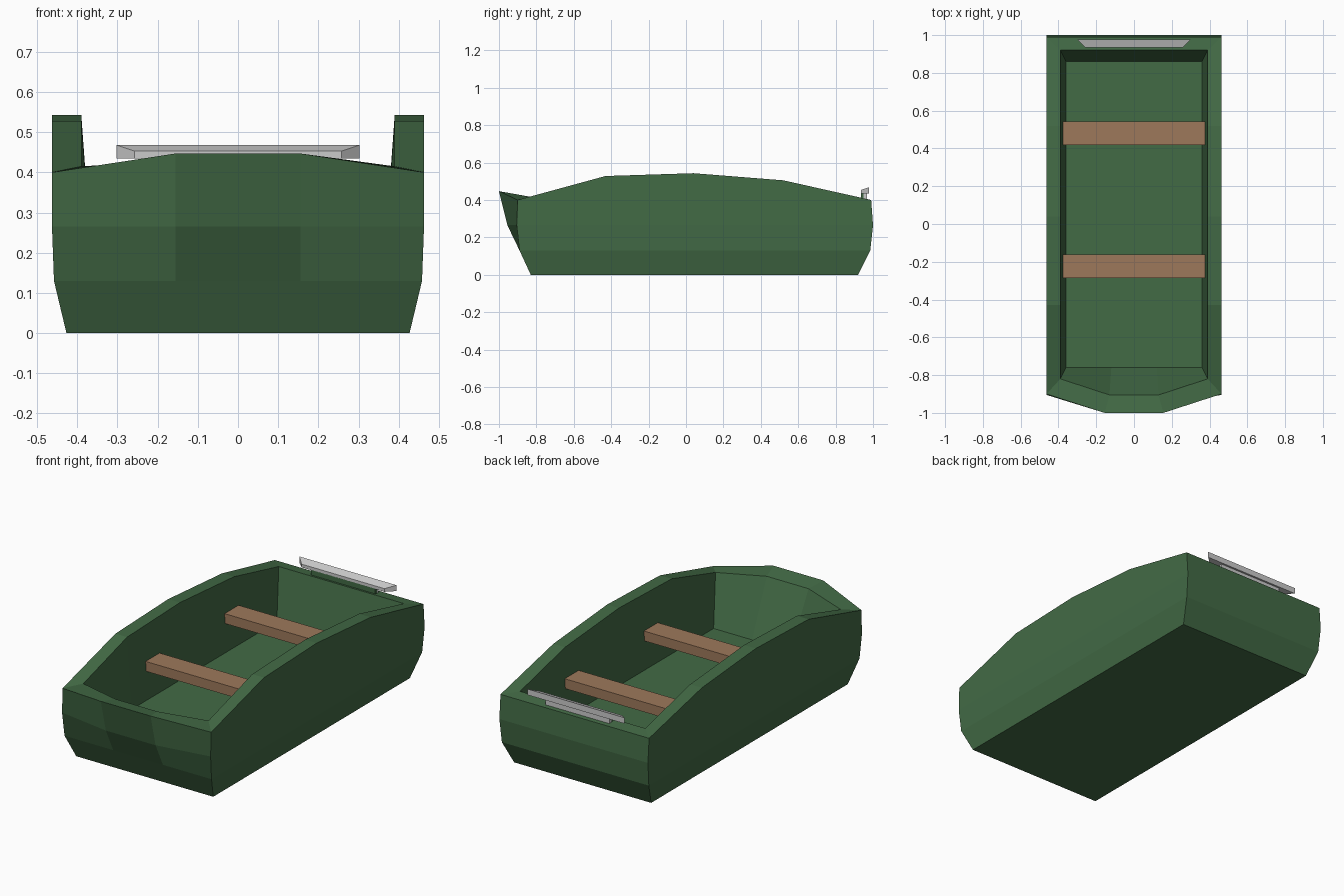
import bpy, bmesh

if "Cube" in bpy.data.objects:
    bpy.data.objects.remove(bpy.data.objects["Cube"])


def material(name, color):
    m = bpy.data.materials.new(name)
    m.diffuse_color = (*color, 1)
    m.use_nodes = True
    m.node_tree.nodes["Principled BSDF"].inputs["Base Color"].default_value = m.diffuse_color
    return m


GREEN = material("green_paint", (0.055, 0.145, 0.06))
WOOD = material("wood", (0.34, 0.19, 0.105))


def make(name, bm, mat=None):
    bmesh.ops.recalc_face_normals(bm, faces=bm.faces)
    me = bpy.data.meshes.new(name)
    bm.to_mesh(me)
    bm.free()
    if mat:
        me.materials.append(mat)
    ob = bpy.data.objects.new(name, me)
    bpy.context.collection.objects.link(ob)
    return ob


def loft(name, rings, mat=None):
    """Skin closed rings of equal length and cap both ends."""
    bm = bmesh.new()
    vr = [[bm.verts.new(p) for p in r] for r in rings]
    n = len(vr[0])
    for a, b in zip(vr, vr[1:]):
        for i in range(n):
            j = (i + 1) % n
            bm.faces.new((a[i], a[j], b[j], b[i]))
    bm.faces.new(vr[0])
    bm.faces.new(vr[-1])
    return make(name, bm, mat)


def box(name, x, y0, y1, z0, z1, mat=None):
    rings = [[(-x, y0, z), (x, y0, z), (x, y1, z), (-x, y1, z)] for z in (z0, z1)]
    return loft(name, rings, mat)


def hull_ring(bow_x, bow_y, x, front, back, z):
    """Half outline from bow to stern, mirrored to a full ring."""
    half = list(zip((bow_x, x, x, x, x, x),
                    (bow_y, front, -0.43, 0.04, 0.52, back), z))
    return half + [(-px, py, pz) for px, py, pz in reversed(half)]


# Hull: outside rings, gunwale, inside wall, floor
loft("hull", [
    hull_ring(0.145, -0.83, 0.427, -0.83, 0.92, [0] * 6),
    hull_ring(0.155, -0.89, 0.458, -0.89, 0.985, [0.13] * 6),
    hull_ring(0.155, -0.955, 0.463, -0.905, 1.0, [0.265] * 6),
    hull_ring(0.155, -1.0, 0.463, -0.9, 0.99, [0.447, 0.40, 0.528, 0.543, 0.505, 0.40]),
    hull_ring(0.13, -0.905, 0.39, -0.82, 0.92, [0.43, 0.415, 0.528, 0.543, 0.505, 0.41]),
    hull_ring(0.12, -0.76, 0.36, -0.76, 0.86, [0.13] * 6),
], GREEN)

# Bench seats
for name, y in (("front_seat", -0.224), ("rear_seat", 0.48)):
    box(name, 0.376, y - 0.062, y + 0.062, 0.285, 0.34, WOOD)

# Stern bracket and its flared cap
box("stern_bracket", 0.2, 0.935, 0.95, 0.39, 0.437, GREEN)
box("stern_plate", 0.2, 0.95, 0.967, 0.39, 0.437)
loft("stern_cap", [
    [(-x, y, 0.435), (x, y, 0.435), (x, y, top), (-x, y, top)]
    for x, y, top in ((0.258, 0.935, 0.453), (0.303, 0.978, 0.468))
])
